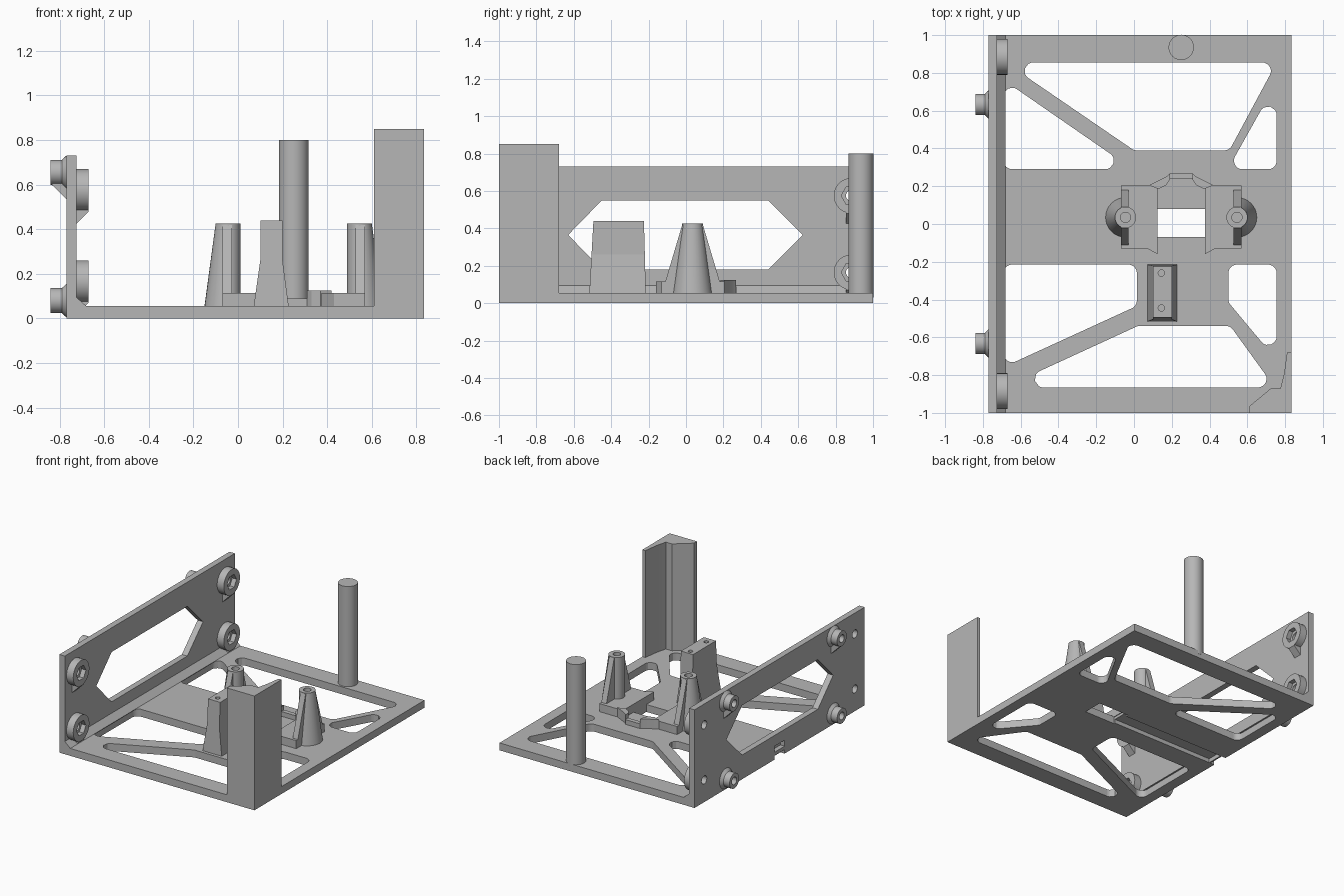
import bpy, bmesh, math
from mathutils import Vector

if "Cube" in bpy.data.objects:
    bpy.data.objects.remove(bpy.data.objects["Cube"])

grey = bpy.data.materials.new("plain grey")
grey.use_nodes = True
COLOUR = (0.47, 0.47, 0.47, 1)
grey.diffuse_color = COLOUR
grey.node_tree.nodes["Principled BSDF"].inputs["Base Color"].default_value = COLOUR


def place(p, t, axis):
    a, b = p
    return {"X": (t, a, b), "Y": (a, t, b), "Z": (a, b, t)}[axis]


def loft(name, low, high, axis, lo, hi):
    """Solid between two outlines of equal length along an axis."""
    bm = bmesh.new()
    a = [bm.verts.new(place(p, lo, axis)) for p in low]
    b = [bm.verts.new(place(p, hi, axis)) for p in high]
    bm.faces.new(a)
    bm.faces.new(b)
    for i in range(len(a)):
        j = (i + 1) % len(a)
        bm.faces.new((a[i], a[j], b[j], b[i]))
    bmesh.ops.recalc_face_normals(bm, faces=bm.faces)
    mesh = bpy.data.meshes.new(name)
    bm.to_mesh(mesh)
    bm.free()
    mesh.materials.append(grey)
    obj = bpy.data.objects.new(name, mesh)
    bpy.context.collection.objects.link(obj)
    return obj


def prism(name, pts, axis, lo, hi):
    return loft(name, pts, pts, axis, lo, hi)


def rect(x0, x1, y0, y1):
    return [(x0, y0), (x1, y0), (x1, y1), (x0, y1)]


def ring(x, y, r, n=32):
    return [(x + r * math.cos(math.tau * i / n), y + r * math.sin(math.tau * i / n))
            for i in range(n)]


def rounded(pts, r=0.045, steps=8):
    """Round every corner of a polygon with an arc of radius r."""
    out = []
    for i, p in enumerate(pts):
        p = Vector(p)
        u = (Vector(pts[i - 1]) - p).normalized()
        v = (Vector(pts[(i + 1) % len(pts)]) - p).normalized()
        half = u.angle(v) / 2
        centre = p + (u + v).normalized() * (r / math.sin(half))
        a = p + u * (r / math.tan(half)) - centre
        b = p + v * (r / math.tan(half)) - centre
        for k in range(steps + 1):
            d = a.lerp(b, k / steps).normalized() * r
            out.append(tuple(centre + d))
    return out


def cut(obj, *cutters):
    for c in cutters:
        mod = obj.modifiers.new("cut", "BOOLEAN")
        mod.operation = "DIFFERENCE"
        mod.solver = "EXACT"
        mod.object = c
        bpy.context.view_layer.objects.active = obj
        bpy.ops.object.modifier_apply(modifier=mod.name)
        bpy.data.objects.remove(c)


FLOOR = 0.055
WALL_OUT, WALL_IN = -0.77, -0.725
MID = 0.25

# Base plate with rounded lightening holes
base = prism("base_plate", rect(WALL_OUT, 0.835, -1, 1), "Z", 0, FLOOR)
openings = [
    [(-0.68, 0.855), (0.755, 0.855), (0.505, 0.39), (0, 0.39)],
    [(-0.69, 0.29), (-0.007, 0.29), (-0.69, 0.762)],
    [(0.755, 0.29), (0.497, 0.29), (0.755, 0.75)],
    [(-0.69, -0.215), (0.015, -0.215), (0.015, -0.434), (-0.69, -0.757)],
    [(0.5, -0.215), (0.755, -0.215), (0.755, -0.72), (0.5, -0.415)],
    [(0.02, -0.54), (0.51, -0.54), (0.745, -0.865), (-0.687, -0.865)],
]
for pts in openings:
    cut(base, prism("cutter", rounded(pts), "Z", -0.1, 0.2))
cut(base, prism("cutter", rect(0.12, 0.375, -0.07, 0.08), "Z", -0.1, 0.2),
    prism("cutter", rect(-0.9, 0.13, -0.06, 0.06), "Z", -0.1, 0.03))

# Side wall with a six-sided window, cable notch and screw holes
wall = prism("side_wall", rect(-1, 1, 0, 0.73), "X", WALL_OUT, WALL_IN)
window = [(-0.63, 0.365), (-0.45, 0.55), (0.44, 0.55),
          (0.625, 0.365), (0.44, 0.18), (-0.45, 0.18)]
cut(wall, prism("cutter", window, "X", -1, 0),
    prism("cutter", rect(-0.06, 0.06, -0.1, 0.1), "X", -1, -0.735))
prism("wall_fillet", [(WALL_IN, 0.05), (-0.68, 0.05), (-0.68, FLOOR), (WALL_IN, 0.095)],
      "Y", -1, 1)

# Inner nut seats and outer bosses on the wall
for side in (-1, 1):
    for z in (0.165, 0.575):
        y = side * 0.885
        seat = prism("nut_seat", ring(y, z, 0.095), "X", WALL_IN, -0.67)
        cut(seat, prism("cutter", ring(y, z, 0.055, 6), "X", -0.705, -0.6),
            prism("cutter", ring(y, z, 0.03, 20), "X", -0.9, -0.6))
        cut(wall, prism("cutter", ring(y, z, 0.03, 20), "X", -0.9, -0.6))
        prism("nut_seat_gusset", [(WALL_IN, z - 0.08), (-0.67, z - 0.08),
              (-0.67, z - 0.095), (WALL_IN, z - 0.15)], "Y", y - 0.03, y + 0.03)
    for z in (0.08, 0.655):
        y = side * 0.632
        boss = prism("outer_boss", ring(y, z, 0.056), "X", -0.84, WALL_OUT)
        cut(boss, prism("cutter", ring(y, z, 0.028, 20), "X", -0.9, -0.79))
        loft("boss_collar", ring(y, z, 0.056), ring(y, z, 0.075), "X", -0.79, WALL_OUT)
        if z > 0.5:
            prism("boss_gusset", [(WALL_OUT, z - 0.05), (-0.835, z - 0.05),
                  (-0.835, z - 0.056), (WALL_OUT, z - 0.12)], "Y", y - 0.025, y + 0.025)

# Corner pillar with a hollowed inner face, and the round pole
pillar = [(0.61, -1), (0.835, -1), (0.835, -0.68), (0.81, -0.68),
          (0.795, -0.79), (0.775, -0.87), (0.725, -0.87), (0.61, -0.965)]
prism("corner_pillar", pillar, "Z", 0, 0.85)
prism("round_pole", ring(MID, 0.935, 0.067, 48), "Z", 0.03, 0.8)

# Flared block with two screw holes in its top
loft("block_foot", rect(0.07, 0.228, -0.517, -0.215), rect(0.1, 0.2, -0.505, -0.22),
     "Z", 0.05, 0.26)
block = loft("block_top", rect(0.1, 0.2, -0.505, -0.22), rect(0.1, 0.2, -0.495, -0.225),
             "Z", 0.26, 0.44)
cut(block, *[prism("cutter", ring(0.145, y, 0.017, 16), "Z", 0.32, 0.5)
             for y in (-0.26, -0.445)])

# Mirrored posts and bracket halves around the centre opening
POST_Y, POST_TOP = 0.035, 0.425
for s in (-1, 1):
    cx = MID + s * 0.295

    def mirrored(pts):
        return [(MID + s * d, y) for d, y in pts]

    def half_round(r):
        return [(cx + s * r * math.cos(a), POST_Y + r * math.sin(a))
                for a in [math.pi * (i / 16 - 0.5) for i in range(17)]]

    core = prism("post_core", ring(cx, POST_Y, 0.056), "Z", 0.05, POST_TOP)
    cone = loft("post_half_cone", half_round(0.106), half_round(0.056), "Z", 0.05, 0.42)
    fin = prism("post_fin", [(-0.13, 0.05), (0.2, 0.05), (0.09, 0.42), (-0.02, 0.42)],
                "X", *sorted((cx + s * 0.025, cx - s * 0.017)))
    for part in (core, cone, fin):
        cut(part, prism("cutter", ring(cx, POST_Y, 0.027, 20), "Z", 0.25, 0.6))
    prism("bracket_pad", mirrored([(0.32, -0.13), (0.18, -0.13), (0.125, -0.16),
          (0.125, 0.19), (0.165, 0.205), (0.32, 0.205)]), "Z", 0.05, 0.115)
    prism("bracket_arm", mirrored([(0.17, 0.205), (0.08, 0.25), (0.06, 0.268),
          (0.06, 0.235), (0.08, 0.205), (0.12, 0.185)]), "Z", 0.05, 0.125)
prism("bracket_bridge", rect(MID - 0.06, MID + 0.06, 0.237, 0.27), "Z", 0.05, 0.09)

# Smooth the round faces, keep edges sharp
for obj in bpy.context.scene.objects:
    obj.select_set(obj.type == "MESH")
bpy.context.view_layer.objects.active = base
bpy.ops.object.shade_smooth_by_angle(angle=math.radians(25))
